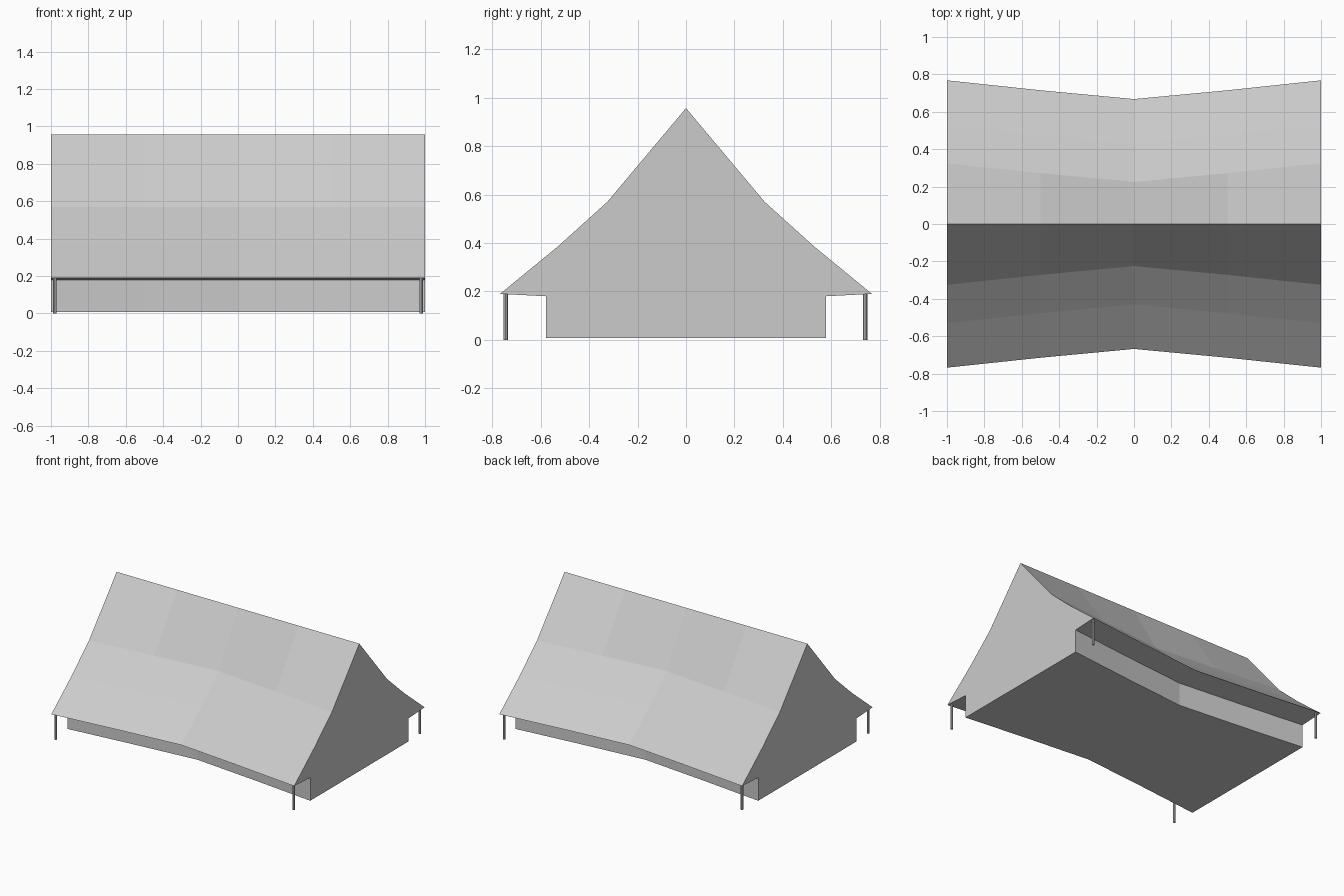
import bpy
import bmesh

cube = bpy.data.objects.get("Cube")
if cube:
    bpy.data.objects.remove(cube, do_unlink=True)

canvas = bpy.data.materials.new("canvas grey")
canvas.use_nodes = True
GREY = (0.6, 0.6, 0.6, 1)
canvas.diffuse_color = GREY
canvas.node_tree.nodes["Principled BSDF"].inputs["Base Color"].default_value = GREY


def make_object(name, bm):
    bmesh.ops.recalc_face_normals(bm, faces=bm.faces)
    mesh = bpy.data.meshes.new(name)
    bm.to_mesh(mesh)
    bm.free()
    mesh.materials.append(canvas)
    obj = bpy.data.objects.new(name, mesh)
    bpy.context.collection.objects.link(obj)
    return obj


# Tent body: half profile (y, z) from ridge to floor, mirrored to the other side
RIDGE = (0, 0.957)
SIDE = [(0.325, 0.57), (0.53, 0.385), (0.768, 0.19), (0.578, 0.18), (0.578, 0.008)]
# Cross-sections along the ridge: x, and how far the sides sag inward
SECTIONS = [(-1, 0), (-0.5, 0.053), (0, 0.1), (0.5, 0.053), (1, 0)]

bm = bmesh.new()
rings = []
for x, sag in SECTIONS:
    back = [(y - sag, z) for y, z in SIDE]
    front = [(-y, z) for y, z in reversed(back)]
    rings.append([bm.verts.new((x, y, z)) for y, z in [RIDGE] + back + front])
for a, b in zip(rings, rings[1:]):
    for i in range(len(a)):
        j = (i + 1) % len(a)
        bm.faces.new((a[i], a[j], b[j], b[i]))
for end in (rings[0], rings[-1]):
    bm.faces.new(end)
make_object("tent_canvas", bm)

# Four corner poles under the eaves
for x, side in ((-0.98, "right"), (0.98, "left")):
    for y, face in ((-0.745, "front"), (0.74, "back")):
        bm = bmesh.new()
        bmesh.ops.create_cone(bm, cap_ends=True, segments=8,
                              radius1=0.009, radius2=0.009, depth=0.19)
        bmesh.ops.translate(bm, verts=bm.verts, vec=(x, y, 0.095))
        make_object(f"{face}_{side}_pole", bm)
